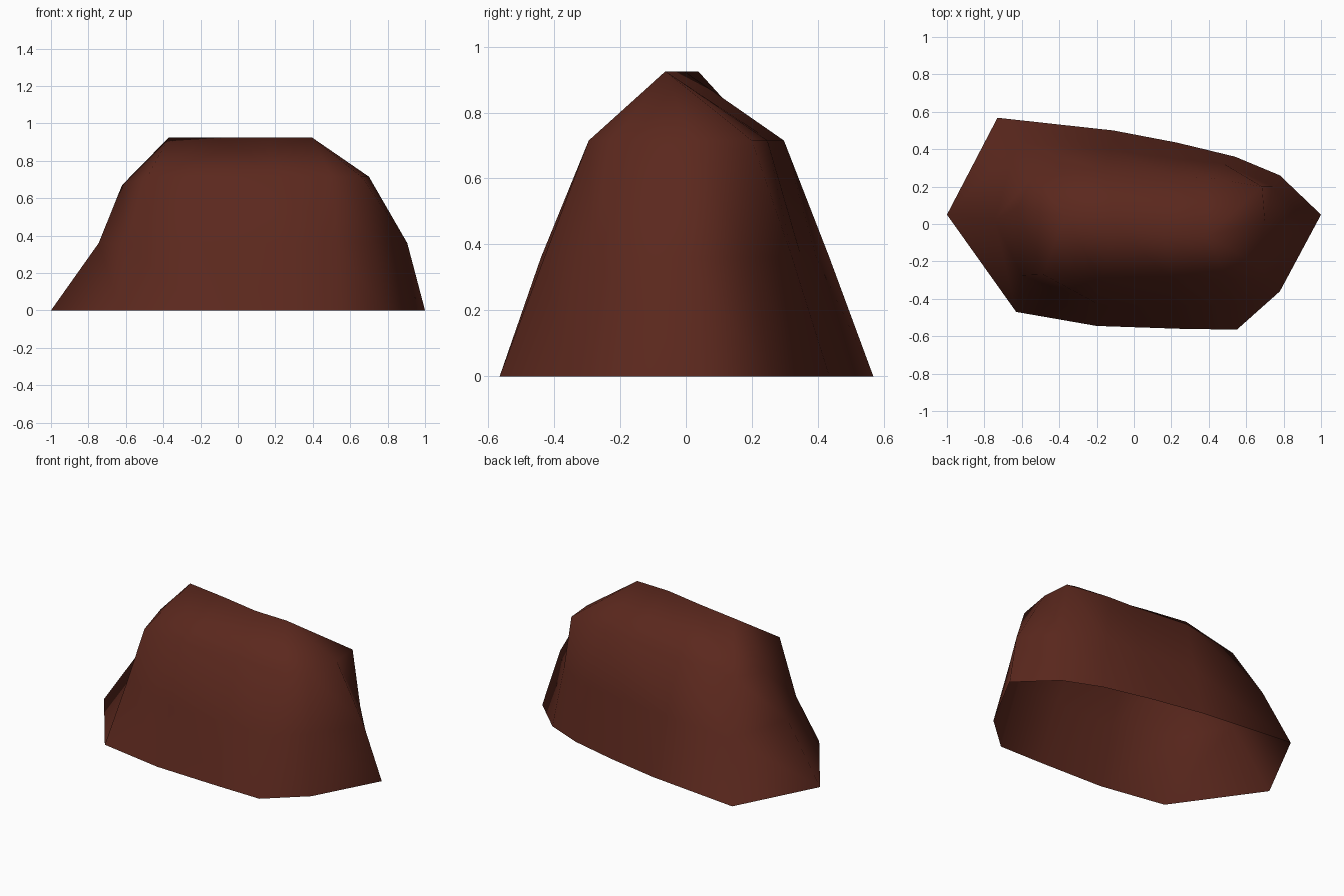
import bpy, bmesh

if "Cube" in bpy.data.objects:
    bpy.data.objects.remove(bpy.data.objects["Cube"])

# cross-sections of the boulder, counted round from the left tip via the back:
# (height, outline points as x, y)
RINGS = [
    (0.0, [(-1, .05), (-.73, .568), (-.11, .50), (.23, .435), (.54, .36), (.78, .26),
           (1, .05), (.78, -.36), (.55, -.565), (.24, -.56), (-.20, -.545), (-.63, -.47)]),
    (0.36, [(-.745, .02), (-.625, .435), (-.13, .395), (.22, .35), (.48, .322), (.74, .20),
            (.905, 0), (.72, -.29), (.53, -.43), (.22, -.44), (-.19, -.43), (-.60, -.275)]),
    (0.715, [(-.60, .09), (-.533, .27), (-.16, .297), (.22, .255), (.40, .247), (.685, .20),
             (.70, .015), (.66, -.22), (.50, -.295), (.20, -.295), (-.18, -.295), (-.485, -.27)]),
]
# crest line along the top, and which crest point each outline point rises to
CREST = [(-.37, .037), (-.10, -.005), (.165, -.055), (.395, -.062)]
CREST_INDEX = [0, 0, 1, 2, 3, 3, 3, 3, 3, 2, 1, 0]
CREST_HEIGHT = 0.925

bm = bmesh.new()
rows = [[bm.verts.new((x, y, z)) for x, y in pts] for z, pts in RINGS]
# the left shoulder sits a little lower
rows[2][0].co = (-.62, .09, .67)
rows[2][1].co.z = .67
crest = [bm.verts.new((x, y, CREST_HEIGHT)) for x, y in CREST]
rows.append([crest[i] for i in CREST_INDEX])

# skin between neighbouring rows; the underside stays open
for low, high in zip(rows, rows[1:]):
    for i in range(12):
        j = (i + 1) % 12
        corners = list(dict.fromkeys([low[i], low[j], high[j], high[i]]))
        bm.faces.new(corners)
bmesh.ops.recalc_face_normals(bm, faces=bm.faces)
if sum(f.normal.z for f in bm.faces) < 0:
    bmesh.ops.reverse_faces(bm, faces=bm.faces)
for f in bm.faces:
    f.smooth = True

mesh = bpy.data.meshes.new("boulder")
bm.to_mesh(mesh)
bm.free()
stone = bpy.data.materials.new("red_brown_stone")
stone.diffuse_color = (0.105, 0.021, 0.0125, 1)
stone.use_nodes = True
stone.node_tree.nodes["Principled BSDF"].inputs["Base Color"].default_value = stone.diffuse_color
mesh.materials.append(stone)
bpy.context.collection.objects.link(bpy.data.objects.new("boulder", mesh))
